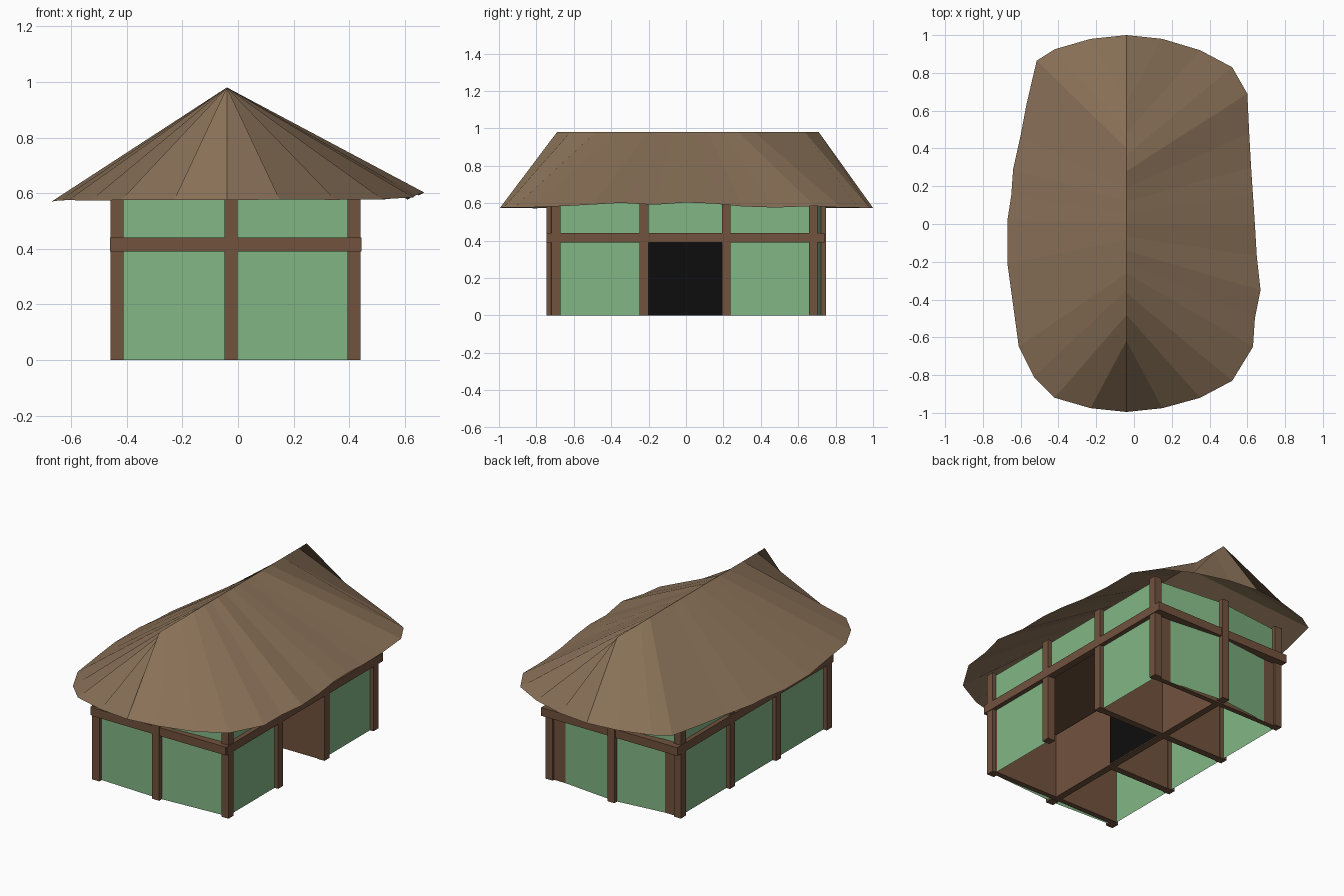
import bpy, bmesh, math

if "Cube" in bpy.data.objects:
    bpy.data.objects.remove(bpy.data.objects["Cube"])


def material(name, rgb):
    m = bpy.data.materials.new(name)
    m.diffuse_color = (*rgb, 1)
    m.use_nodes = True
    m.node_tree.nodes["Principled BSDF"].inputs["Base Color"].default_value = m.diffuse_color
    return m


WOOD = material("wood", (0.165, 0.085, 0.048))
GREEN = material("green_plaster", (0.225, 0.475, 0.235))
THATCH = material("thatch", (0.26, 0.17, 0.10))
BLACK = material("dark_opening", (0.004, 0.004, 0.004))


def mesh_object(name, verts, faces, mat):
    me = bpy.data.meshes.new(name)
    me.from_pydata(verts, [], faces)
    bm = bmesh.new()
    bm.from_mesh(me)
    bmesh.ops.remove_doubles(bm, verts=bm.verts, dist=0.0005)
    bmesh.ops.recalc_face_normals(bm, faces=bm.faces)
    bm.to_mesh(me)
    bm.free()
    me.materials.append(mat)
    ob = bpy.data.objects.new(name, me)
    bpy.context.collection.objects.link(ob)
    return ob


def beam(name, a, b, thick, z0, z1, mat=WOOD):
    """Upright slab of the given thickness running from a to b in plan."""
    dx, dy = b[0] - a[0], b[1] - a[1]
    n = math.hypot(dx, dy)
    ox, oy = -dy / n * thick / 2, dx / n * thick / 2
    plan = [(a[0] + ox, a[1] + oy), (b[0] + ox, b[1] + oy),
            (b[0] - ox, b[1] - oy), (a[0] - ox, a[1] - oy)]
    verts = [(x, y, z) for z in (z0, z1) for x, y in plan]
    faces = [(0, 1, 2, 3), (4, 5, 6, 7)] + [(i, (i + 1) % 4, (i + 1) % 4 + 4, i + 4) for i in range(4)]
    return mesh_object(name, verts, faces, mat)


def panel(name, a, b, z0, z1, mat=GREEN):
    return mesh_object(name, [(*a, z0), (*b, z0), (*b, z1), (*a, z1)], [(0, 1, 2, 3)], mat)


XL, XM, XR = -0.435, -0.025, 0.417
YF, YB = -0.695, 0.68
Y1, Y2 = -0.225, 0.215
LOW, HIGH, TOP = 0.39, 0.44, 0.61

# Posts around the outside
posts = {
    "front_left": (XL, YF - 0.01), "front_middle": (XM, -0.722), "front_right": (XR, YF),
    "right_front": (XR, Y1), "right_back": (XR, Y2), "back_right": (XR, YB),
    "back_middle": (XM, 0.725), "back_left": (XL, YB),
    "left_back": (XL, Y2), "left_front": (XL, Y1),
}
for name, (x, y) in posts.items():
    h = 0.0235
    beam(name + "_post", (x - h, y), (x + h, y), 2 * h, 0, TOP + 0.01)

# Green wall panels, with the doorway left open on the right side
ring = list(posts.items())
for i, (name, a) in enumerate(ring):
    b = ring[(i + 1) % len(ring)][1]
    if name == "right_front":
        panel("over_door_panel", a, b, HIGH, TOP)
    else:
        panel(name + "_wall_panel", a, b, 0, TOP)

# Rails running round the house at door-head height
beam("front_rail", (-0.45, -0.72), (0.44, -0.72), 0.05, LOW, HIGH)
beam("back_rail", (-0.45, 0.715), (0.44, 0.715), 0.05, LOW, HIGH)
beam("right_rail", (0.423, -0.74), (0.423, 0.74), 0.042, LOW, HIGH)
beam("left_rail", (-0.44, -0.74), (-0.44, 0.74), 0.042, LOW, HIGH)

# Wooden linings and room dividers
beam("front_lining", (XL, YF + 0.015), (XR, YF + 0.015), 0.03, 0, LOW)
beam("back_lining", (XL, YB - 0.005), (XR, YB - 0.005), 0.03, 0, LOW)
beam("centre_divider", (XM, YF), (XM, YB), 0.04, 0, LOW)
beam("back_divider", (XL, Y2), (XR, Y2), 0.04, 0, LOW)
beam("front_divider", (XL, Y1), (XM, Y1), 0.04, 0, LOW)
panel("dark_inner_door", (0.0, Y1 + 0.02), (0.0, Y2 - 0.02), 0, LOW, BLACK)

# Ceiling above the rooms
z = 0.40
mesh_object("ceiling", [(XL, YF, z), (XR, YF, z), (XR, YB, z), (XL, YB, z)], [(0, 1, 2, 3)], WOOD)

# Thatched roof: each uneven eave point is joined to its own point on the ridge
RIDGE_X, RIDGE_Z = -0.04, 0.98
right_eave = [
    (-0.04, -0.995, 0.575), (0.15, -0.975, 0.577), (0.35, -0.92, 0.576), (0.52, -0.83, 0.578),
    (0.63, -0.65, 0.585), (0.64, -0.50, 0.593), (0.67, -0.35, 0.602), (0.65, -0.17, 0.592),
    (0.64, 0.00, 0.604), (0.63, 0.15, 0.598), (0.62, 0.30, 0.583), (0.61, 0.48, 0.577),
    (0.60, 0.69, 0.585), (0.52, 0.83, 0.577), (0.35, 0.92, 0.576), (0.15, 0.98, 0.575), (-0.04, 1.0, 0.575),
]
left_eave = [
    (-0.04, -0.995, 0.575), (-0.23, -0.975, 0.575), (-0.42, -0.92, 0.575), (-0.53, -0.81, 0.573),
    (-0.61, -0.65, 0.575), (-0.64, -0.43, 0.574), (-0.67, -0.21, 0.57), (-0.67, 0.02, 0.57),
    (-0.65, 0.15, 0.573), (-0.64, 0.29, 0.574), (-0.60, 0.47, 0.575), (-0.57, 0.63, 0.575),
    (-0.515, 0.865, 0.575), (-0.42, 0.925, 0.575), (-0.23, 0.98, 0.575), (-0.04, 1.0, 0.575),
]


def ridge_point(y):
    t = abs(y)
    return (RIDGE_X, math.copysign(0.4 * t + 0.31 * t ** 12, y), RIDGE_Z)


for side, eave in (("right", right_eave), ("left", left_eave)):
    n = len(eave)
    verts = eave + [ridge_point(p[1]) for p in eave]
    faces = [(i, i + 1, n + i + 1, n + i) for i in range(n - 1)]
    roof = mesh_object(side + "_roof_slope", verts, faces, THATCH)
    if roof.data.polygons[n // 2].normal.z < 0:
        roof.data.flip_normals()
